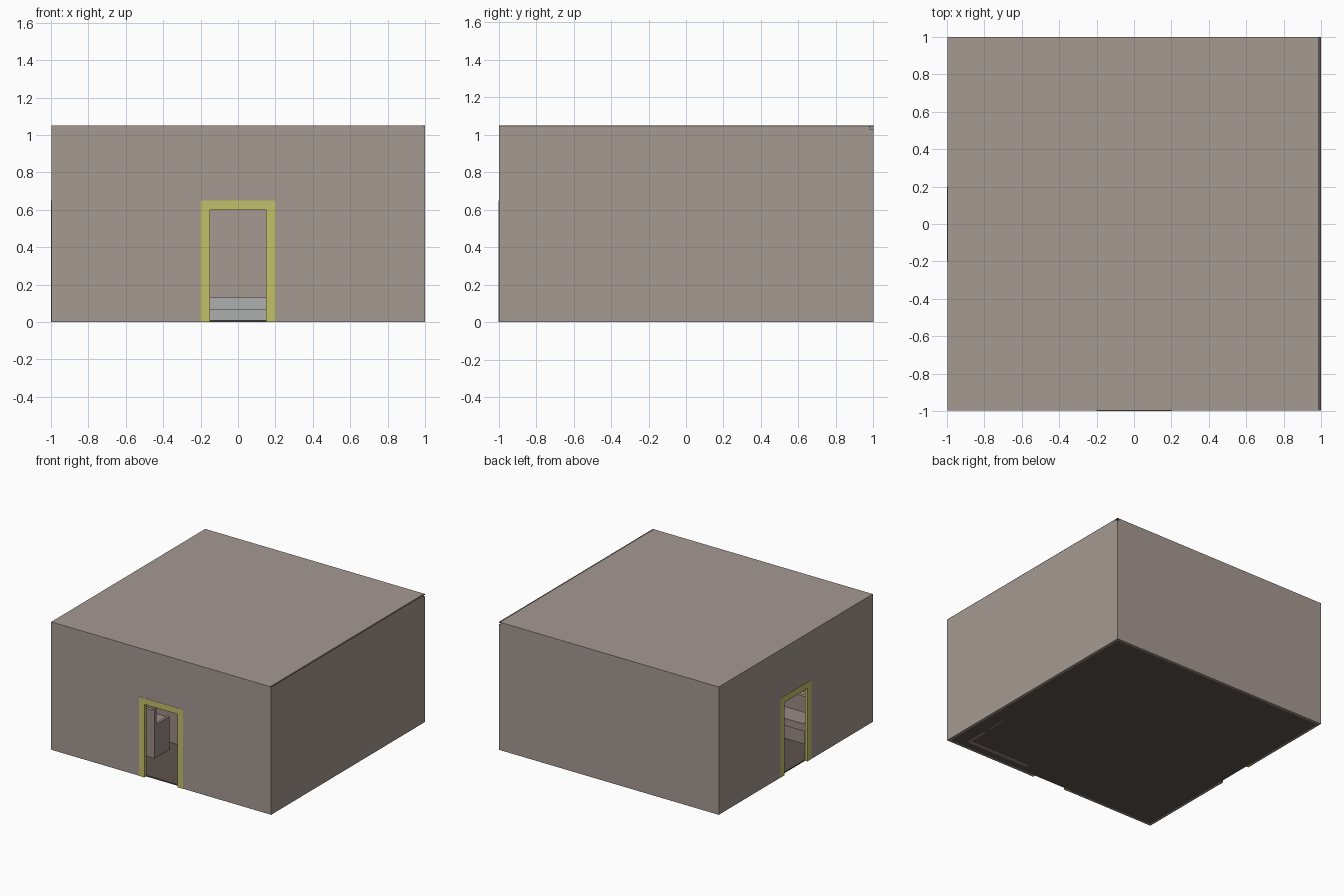
import bpy, bmesh

if "Cube" in bpy.data.objects:
    bpy.data.objects.remove(bpy.data.objects["Cube"])


def material(name, rgb):
    m = bpy.data.materials.new(name)
    m.diffuse_color = (*rgb, 1)
    m.use_nodes = True
    m.node_tree.nodes["Principled BSDF"].inputs["Base Color"].default_value = m.diffuse_color
    return m


STONE = material("stone", (0.38, 0.32, 0.29))
YELLOW = material("yellow", (0.55, 0.53, 0.14))
DARK = material("dark_floor", (0.11, 0.09, 0.075))
WOOD = material("wood", (0.33, 0.26, 0.23))
GREY = material("grey", (0.42, 0.43, 0.43))
T = 0.02   # wall thickness
E = 0.998  # outer wall face, the frames stand slightly proud


def prism(name, outline, axis, lo, hi, mat):
    """Extrude a 2D outline along x ('x': outline is y,z) or y ('y': outline is x,z)."""
    put = (lambda a, b, t: (t, a, b)) if axis == 'x' else (lambda a, b, t: (a, t, b))
    bm = bmesh.new()
    face = bm.faces.new([bm.verts.new(put(a, b, lo)) for a, b in outline])
    geo = bmesh.ops.extrude_face_region(bm, geom=[face])
    d = hi - lo
    bmesh.ops.translate(bm, verts=[v for v in geo['geom'] if isinstance(v, bmesh.types.BMVert)],
                        vec=(d, 0, 0) if axis == 'x' else (0, d, 0))
    bmesh.ops.recalc_face_normals(bm, faces=bm.faces)
    me = bpy.data.meshes.new(name)
    bm.to_mesh(me)
    bm.free()
    ob = bpy.data.objects.new(name, me)
    bpy.context.collection.objects.link(ob)
    me.materials.append(mat)
    return ob


def box(name, x, y, z, mat):
    return prism(name, [(x[0], z[0]), (x[1], z[0]), (x[1], z[1]), (x[0], z[1])],
                 'y', y[0], y[1], mat)


def arch(half, door, top, door_top):
    """Outline of a panel standing on the ground with a doorway cut out."""
    return [(-half, 0), (-door, 0), (-door, door_top), (door, door_top),
            (door, 0), (half, 0), (half, top), (-half, top)]


def bench(name, x0, x1, y):
    """Bench facing +y: back, seat slab and two end panels."""
    t = 0.02
    box(name + "_back", (x0 + t, x1 - t), (y, y + 0.03), (0, 0.4), WOOD)
    box(name + "_seat", (x0 + t, x1 - t), (y + 0.03, y + 0.2), (0.21, 0.27), WOOD)
    side = [(y, 0), (y + 0.2, 0), (y + 0.2, 0.28), (y + 0.03, 0.28),
            (y + 0.03, 0.41), (y, 0.41)]
    prism(name + "_outer_panel", side, 'x', x0, x0 + t, WOOD)
    prism(name + "_inner_panel", side, 'x', x1 - t, x1, WOOD)


# Walls, two of them with a doorway
prism("front_wall", arch(E, 0.15, 1.03, 0.6), 'y', -E, -E + T, STONE)
prism("left_wall", arch(E - T, 0.15, 1.03, 0.6), 'x', -E, -E + T, STONE)
box("back_wall", (-E, 1), (1 - T, 1), (0, 1.03), STONE)
box("right_wall", (1 - T, 1), (-E, 1 - T), (0, 1.045), STONE)

# Floor, roof and the dark strip along the right roof edge
box("floor", (-E + T, 1 - T), (-E + T, 1 - T), (0, 0.01), DARK)
box("roof", (-E, 0.985), (-E, 1), (1.03, 1.05), STONE)
box("roof_edge", (0.985, 1), (-E, 1), (1.045, 1.05), DARK)

# Door frames
prism("front_door_frame", arch(0.2, 0.15, 0.65, 0.6), 'y', -1, -E + T + 0.003, YELLOW)
prism("left_door_frame", arch(0.2, 0.15, 0.65, 0.6), 'x', -1, -E + T + 0.003, YELLOW)

# Two-step platform at the back
box("lower_step", (-0.9, 0.9), (0.5, 1 - T), (0.01, 0.07), GREY)
box("upper_step", (-0.9, 0.9), (0.6, 1 - T), (0.07, 0.13), GREY)

# Rows of benches on both sides of the aisle, the left side is kept clear by its door
for i, y in enumerate((-0.92, -0.66, -0.4, -0.14)):
    bench(f"right_bench_{i + 1}", 0.27, 0.87, y)
for i, y in enumerate((-0.7, -0.4)):
    bench(f"left_bench_{i + 1}", -0.95, -0.27, y)
